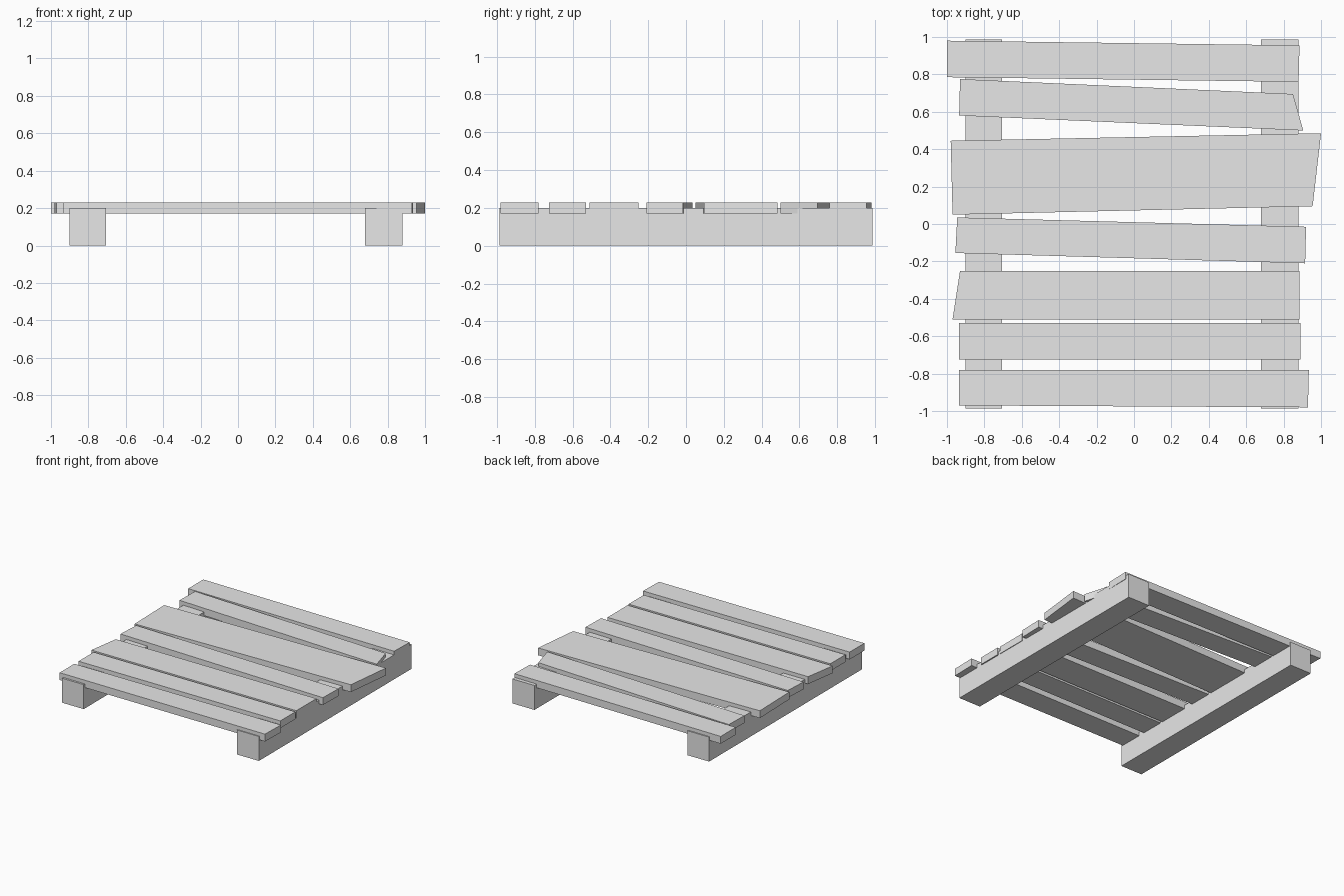
import bpy
import bmesh

default_cube = bpy.data.objects.get("Cube")
if default_cube:
    bpy.data.objects.remove(default_cube, do_unlink=True)

# Single plain material for all of the timber
timber = bpy.data.materials.new("light_grey_timber")
timber.use_nodes = True
timber_colour = (0.8, 0.8, 0.8, 1)
timber.diffuse_color = timber_colour
timber.node_tree.nodes["Principled BSDF"].inputs["Base Color"].default_value = timber_colour


def board(name, outline, bottom, top):
    """Extrude a four-cornered plan outline into a solid board."""
    bm = bmesh.new()
    face = bm.faces.new([bm.verts.new((x, y, bottom)) for x, y in outline])
    result = bmesh.ops.extrude_face_region(bm, geom=[face])
    raised = [item for item in result["geom"] if isinstance(item, bmesh.types.BMVert)]
    bmesh.ops.translate(bm, verts=raised, vec=(0, 0, top - bottom))
    bmesh.ops.recalc_face_normals(bm, faces=bm.faces)
    mesh = bpy.data.meshes.new(name)
    bm.to_mesh(mesh)
    bm.free()
    mesh.materials.append(timber)
    obj = bpy.data.objects.new(name, mesh)
    bpy.context.collection.objects.link(obj)
    return obj


# Two square bearers running front to back
RAIL_END = 0.987
for name, x0, x1 in (("right_bearer", -0.9, -0.705), ("left_bearer", 0.68, 0.88)):
    board(name, [(x0, -RAIL_END), (x1, -RAIL_END), (x1, RAIL_END), (x0, RAIL_END)], 0, 0.2)

# Uneven deck planks from front to back, let slightly into the bearers
# Corners: front right, front left, back left, back right
planks = {
    "front_plank": [(-0.935, -0.97), (0.93, -0.98), (0.935, -0.78), (-0.935, -0.78)],
    "second_plank": [(-0.935, -0.725), (0.89, -0.725), (0.89, -0.53), (-0.935, -0.53)],
    "slant_cut_plank": [(-0.97, -0.51), (0.885, -0.51), (0.885, -0.25), (-0.93, -0.25)],
    "middle_plank": [(-0.955, -0.155), (0.915, -0.21), (0.92, -0.015), (-0.945, 0.035)],
    "wide_plank": [(-0.97, 0.05), (0.955, 0.095), (1, 0.485), (-0.98, 0.445)],
    "crooked_plank": [(-0.935, 0.58), (0.905, 0.5), (0.85, 0.695), (-0.93, 0.775)],
    "back_plank": [(-1, 0.785), (0.88, 0.76), (0.885, 0.955), (-1, 0.98)],
}
for name, outline in planks.items():
    board(name, outline, 0.17, 0.23)
